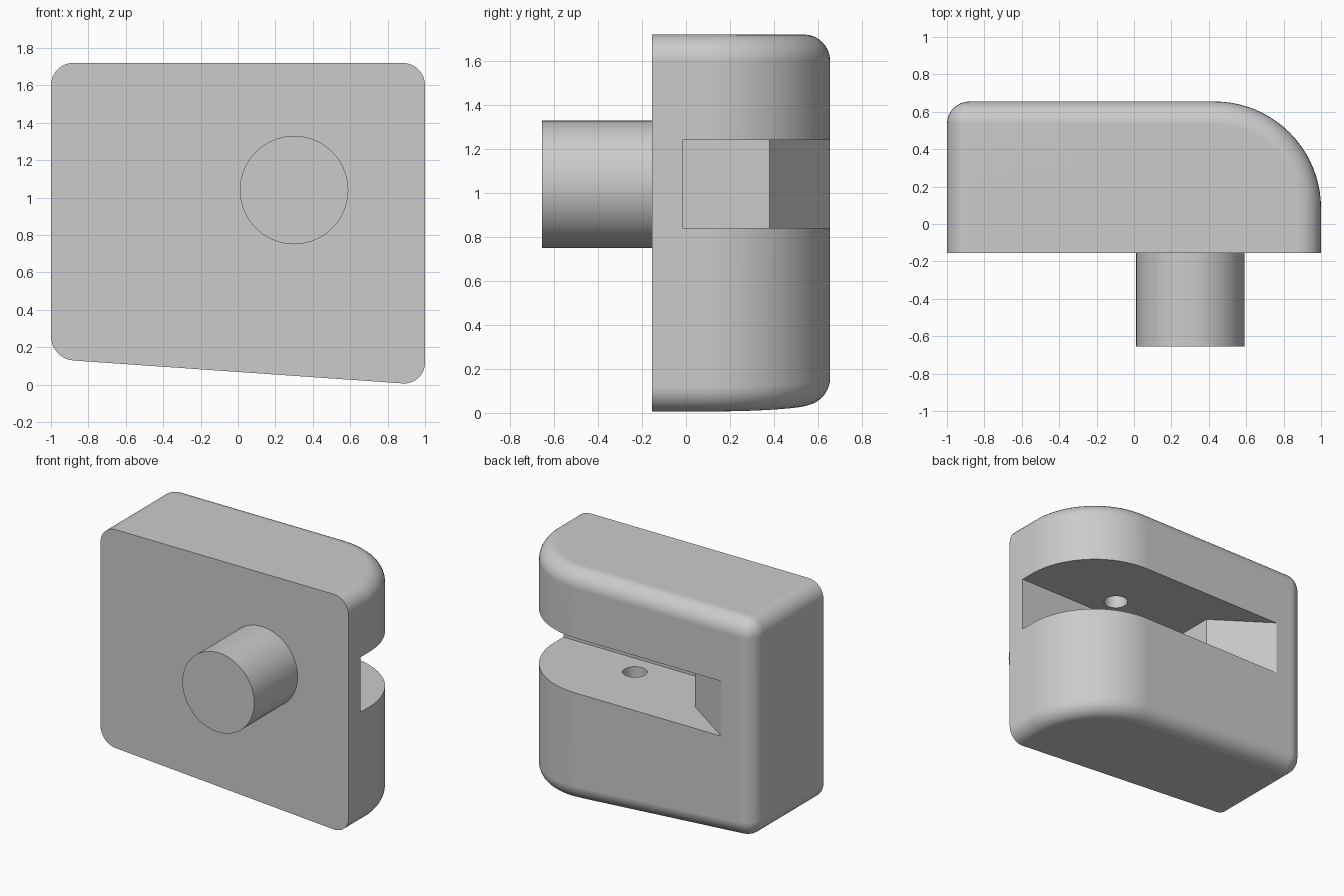
import bpy, bmesh, math

cube = bpy.data.objects.get("Cube")
if cube:
    bpy.data.objects.remove(cube, do_unlink=True)

grey = bpy.data.materials.new("light grey")
grey.use_nodes = True
grey.diffuse_color = (0.6, 0.6, 0.6, 1)
grey.node_tree.nodes["Principled BSDF"].inputs["Base Color"].default_value = (0.6, 0.6, 0.6, 1)

FRONT, BACK, TOP = -0.155, 0.655, 1.72
FILLET, BIG = 0.12, 0.57


def prism(name, outline, bottom, top, round_edge=None):
    """Extrude a plan outline from bottom(x) to top; round chosen edges."""
    bm = bmesh.new()
    low = [bm.verts.new((x, y, bottom(x))) for x, y in outline]
    high = [bm.verts.new((x, y, top)) for x, y in outline]
    bm.faces.new(low)
    bm.faces.new(high)
    n = len(outline)
    for i in range(n):
        j = (i + 1) % n
        bm.faces.new((low[i], low[j], high[j], high[i]))
    bmesh.ops.recalc_face_normals(bm, faces=bm.faces)
    if round_edge:
        edges = [e for e in bm.edges if round_edge(*(v.co for v in e.verts))]
        bmesh.ops.bevel(bm, geom=edges, offset=FILLET, offset_type='OFFSET',
                        segments=8, profile=0.5, affect='EDGES', clamp_overlap=False)
    mesh = bpy.data.meshes.new(name)
    bm.to_mesh(mesh)
    bm.free()
    mesh.materials.append(grey)
    obj = bpy.data.objects.new(name, mesh)
    bpy.context.collection.objects.link(obj)
    return obj


def cylinder(name, radius, depth, location, rotation=(0, 0, 0), sides=40):
    bpy.ops.mesh.primitive_cylinder_add(vertices=sides, radius=radius, depth=depth,
                                        location=location, rotation=rotation)
    obj = bpy.context.object
    obj.name = name
    obj.data.materials.append(grey)
    return obj


def activate(obj):
    bpy.ops.object.select_all(action='DESELECT')
    obj.select_set(True)
    bpy.context.view_layer.objects.active = obj


def cut(obj, cutter):
    activate(obj)
    mod = obj.modifiers.new("cut", 'BOOLEAN')
    mod.operation, mod.solver, mod.object = 'DIFFERENCE', 'EXACT', cutter
    bpy.ops.object.modifier_apply(modifier=mod.name)
    bpy.data.objects.remove(cutter, do_unlink=True)


def smooth(obj):
    activate(obj)
    bpy.ops.object.shade_smooth_by_angle(angle=math.radians(30))
    obj.modifiers.new("even shading", 'WEIGHTED_NORMAL').keep_sharp = True


# Body: block with one broad rounded back corner and a sloping underside
arc = [(1 - BIG + BIG * math.cos(a), BACK - BIG + BIG * math.sin(a))
       for a in (math.pi / 2 * i / 20 for i in range(21))]
outline = [(-1, FRONT), (1, FRONT)] + arc + [(-1, BACK)]


def rounded(a, b):
    if abs(a.x - b.x) < 1e-5 and abs(a.y - b.y) < 1e-5:   # upright edges
        return a.x < -0.9 and a.y > 0.6
    return max(a.y, b.y) > FRONT + 0.01                    # rims, except the front


body = prism("body", outline, lambda x: 0.0675 - 0.0695 * x, TOP, rounded)

# Slot open to the back and one side, with a slanted end wall
slot = prism("slot_cutter", [(-0.892, 0.755), (-0.34, 0.38), (-0.34, -0.015),
                             (1.2, -0.015), (1.2, 0.755)], lambda x: 0.84, 1.24)
cut(body, slot)

# Pin hole above and below the slot
cut(body, cylinder("hole_cutter", 0.082, 0.9, (0.3, 0.16, 1.04), sides=32))
smooth(body)

# Round boss on the front
boss = cylinder("front_boss", 0.29, 0.55, (0.3, -0.38, 1.04), (math.pi / 2, 0, 0))
smooth(boss)
